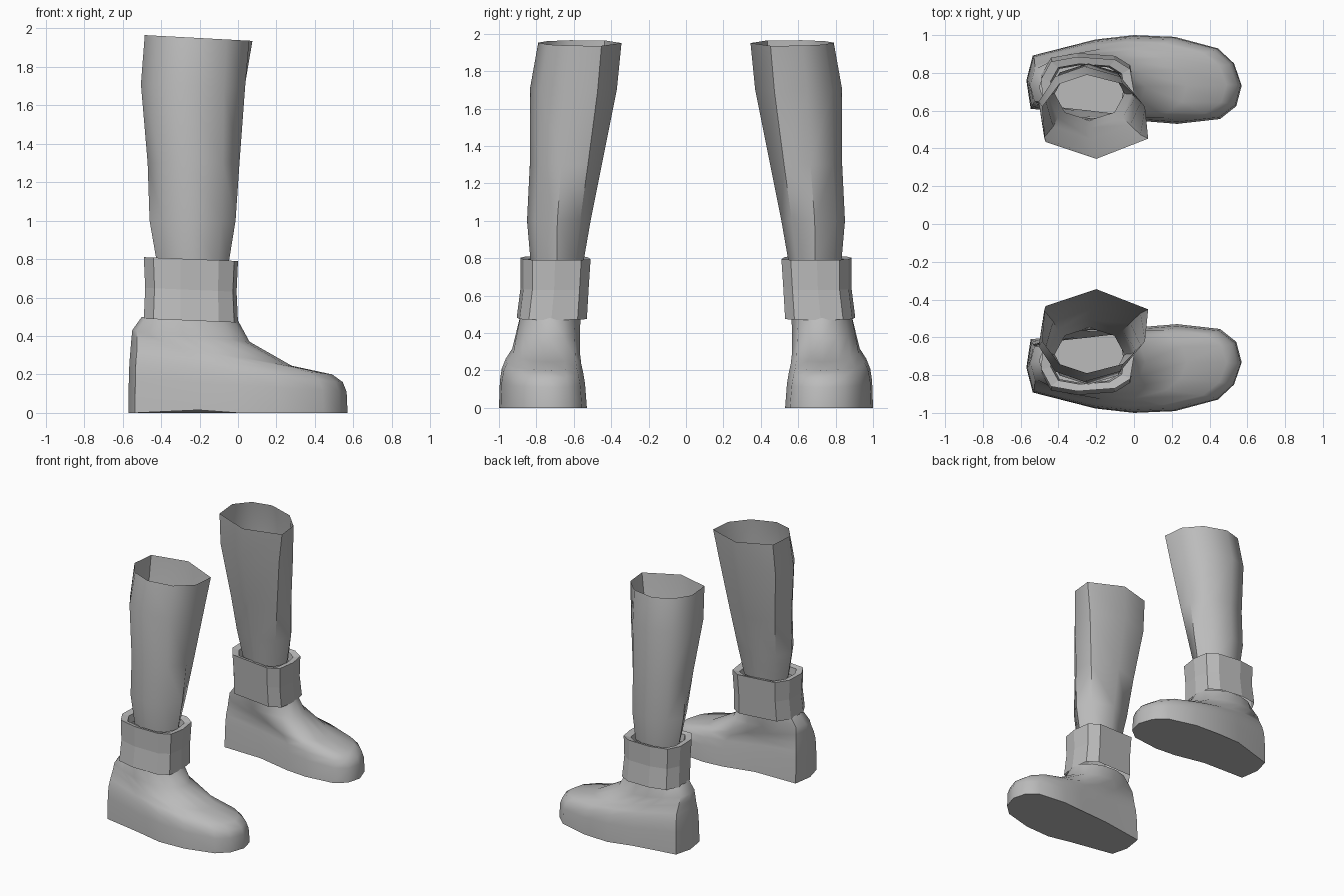
import bpy, bmesh, math

if "Cube" in bpy.data.objects:
    bpy.data.objects.remove(bpy.data.objects["Cube"])

grey = bpy.data.materials.new("plain grey")
grey.diffuse_color = (0.5, 0.5, 0.5, 1)
grey.use_nodes = True
grey.node_tree.nodes["Principled BSDF"].inputs["Base Color"].default_value = grey.diffuse_color


def blend(shape, start, t):
    """Ease a unit outline towards a regular polygon (t = 1) starting at angle start."""
    n = len(shape)
    out = []
    for i, (u, v) in enumerate(shape):
        a = start + i * 2 * math.pi / n
        out.append((u + (0.5 + 0.5 * math.cos(a) - u) * t,
                    v + (0.5 + 0.5 * math.sin(a) - v) * t))
    return out


def fit(shape, x0, x1, y0, y1, za, zb):
    """Stretch a unit outline into a box; height runs from za (heel) to zb (toe)."""
    return [(x0 + u * (x1 - x0), y0 + v * (y1 - y0), za + u * (zb - za)) for u, v in shape]


def loft(name, rings, side, smooth, floor=False):
    """Skin closed rings; side = -1 mirrors the part across y."""
    bm = bmesh.new()
    loops = [[bm.verts.new((x, y * side, z)) for x, y, z in r] for r in rings]
    n = len(loops[0])
    for a, b in zip(loops, loops[1:]):
        for i in range(n):
            j = (i + 1) % n
            bm.faces.new((a[i], a[j], b[j], b[i]))
    if floor:
        bm.faces.new(loops[0][::-1])
    if side * sum(p[0] * q[1] - q[0] * p[1] for p, q in
                  zip(rings[0], rings[0][1:] + rings[0][:1])) < 0:
        bmesh.ops.reverse_faces(bm, faces=bm.faces[:])
    me = bpy.data.meshes.new(name)
    bm.to_mesh(me)
    bm.free()
    me.materials.append(grey)
    ob = bpy.data.objects.new(name, me)
    bpy.context.collection.objects.link(ob)
    if smooth:
        bpy.ops.object.select_all(action='DESELECT')
        ob.select_set(True)
        bpy.context.view_layer.objects.active = ob
        bpy.ops.object.shade_smooth_by_angle(angle=math.radians(smooth))
    return ob


# Shoe: sole outline, counter-clockwise from the heel
sole = [(0, .49), (.02, .17), (.32, .1), (.55, .03), (.7, 0), (.9, .055), (.975, .2),
        (1, .43), (.965, .68), (.89, .85), (.69, .98), (.5, 1), (.32, .95), (.03, .77)]
levels = [  # heel x, toe x, inner y, outer y, heel z, toe z, roundness
    (-.57, .57, .53, 1.0, 0, 0, 0),
    (-.568, .565, .54, .995, .18, .11, 0),
    (-.565, .545, .55, .985, .26, .16, 0),
    (-.56, .49, .56, .965, .32, .20, .1),
    (-.555, .28, .565, .93, .38, .245, .3),
    (-.55, .06, .565, .91, .43, .37, .6),
    (-.50, .0, .56, .89, .50, .48, .9),
]
shoe = [fit(blend(sole, math.pi, r), *box) for *box, r in levels]
shoe[0] = [(x, y, .015 if abs(x + .205) < .02 else 0) for x, y, z in shoe[0]]

# Ankle cuff: faceted band with a flat rim turned in to the leg
band = [(-.02, .56), (0, .70), (-.02, .82), (-.1, .87), (-.3, .885), (-.44, .86),
        (-.49, .77), (-.485, .62), (-.42, .53), (-.1, .51)]


def cuff_ring(s, z, dy=0):
    return [(-.245 + (x + .245) * s, .70 + (y - .70) * s + dy, z - .02 * (x + .49) / .49)
            for x, y in band]


cuff = [cuff_ring(1.0, .49, .02), cuff_ring(.97, .65, .005), cuff_ring(1.0, .81),
        cuff_ring(.80, .80), cuff_ring(.76, .74)]

# Leg: open tube flaring upward, leaning inward at the top
rim = [(.51, 0), (1, .24), (.97, .62), (.76, .89), (.42, 1), (.16, .89), (0, .62), (.03, .2)]
tube = [  # back x, front x, inner y, outer y, back z, front z, roundness
    (-.42, -.05, .55, .83, .77, .77, 1),
    (-.46, -.01, .51, .85, 1.0, 1.0, .8),
    (-.47, .015, .45, .835, 1.3, 1.3, .5),
    (-.505, .05, .37, .835, 1.71, 1.69, .2),
    (-.485, .075, .345, .79, 1.965, 1.935, 0),
]
leg = [fit(blend(rim, -math.pi / 2, r), *box) for *box, r in tube]

for side, label in ((1, "left"), (-1, "right")):
    loft(label + "_shoe", shoe, side, 50, floor=True)
    loft(label + "_ankle_cuff", cuff, side, 0)
    loft(label + "_leg", leg, side, 50)
